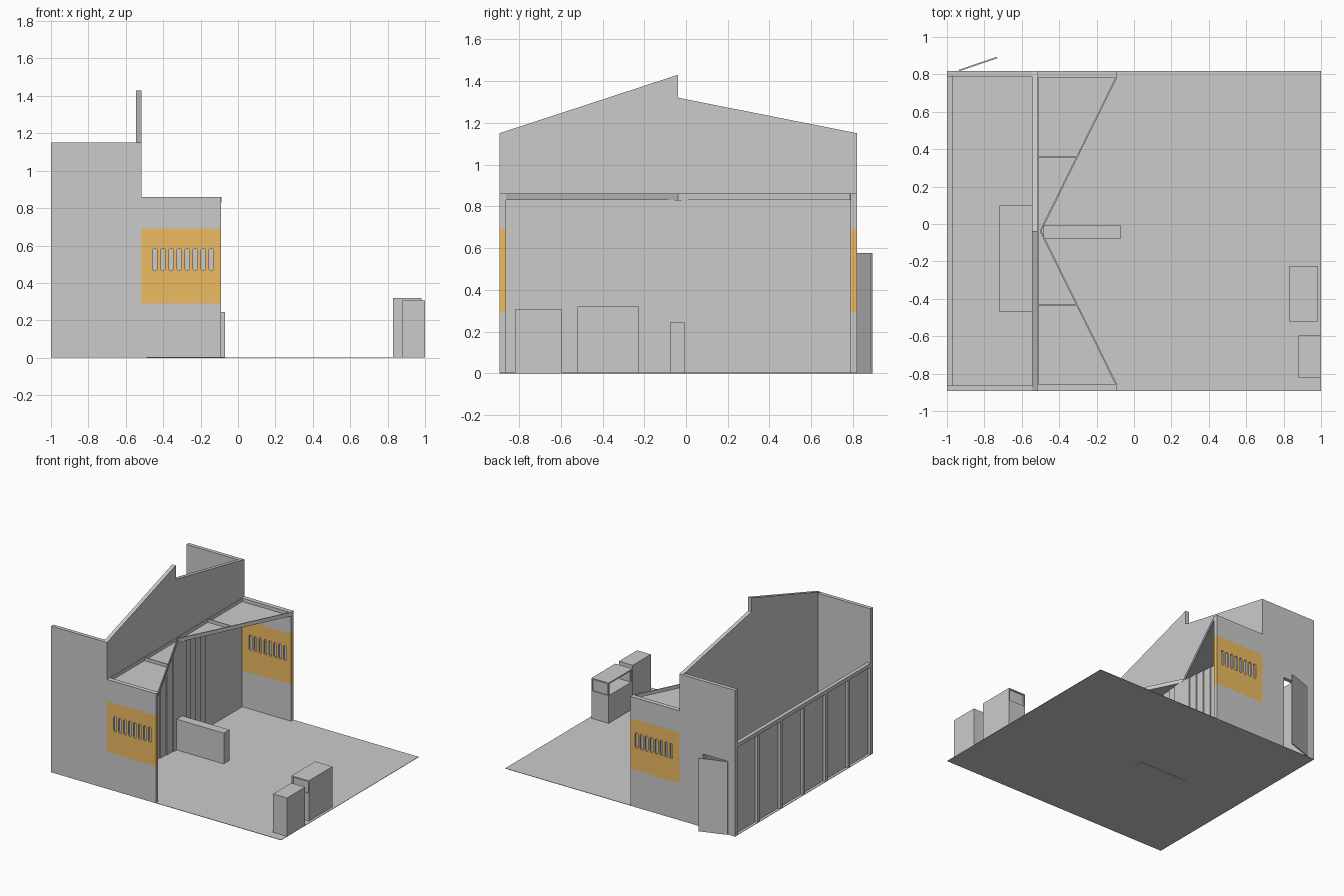
import bpy, bmesh, math
from mathutils import Vector

if "Cube" in bpy.data.objects:
    bpy.data.objects.remove(bpy.data.objects["Cube"])

Y0, Y1, T = -0.893, 0.818, 0.03      # building sides and wall thickness
YC = (Y0 + Y1) / 2                   # building centre line
MX0, MX1 = -0.545, -0.515            # middle wall


def colour(name, rgba):
    m = bpy.data.materials.new(name)
    m.diffuse_color = rgba
    m.use_nodes = True
    m.node_tree.nodes["Principled BSDF"].inputs["Base Color"].default_value = m.diffuse_color
    return m


def prisms(name, outlines, axis, lo, hi, mat=None):
    """Extrude 2D outlines along an axis into one mesh object."""
    place = {'x': lambda a, b, c: (c, a, b),
             'y': lambda a, b, c: (a, c, b),
             'z': lambda a, b, c: (a, b, c)}[axis]
    bm = bmesh.new()
    for pts in outlines:
        f = bm.faces.new([bm.verts.new(place(a, b, lo)) for a, b in pts])
        ext = bmesh.ops.extrude_face_region(bm, geom=[f])
        verts = [v for v in ext['geom'] if isinstance(v, bmesh.types.BMVert)]
        bmesh.ops.translate(bm, verts=verts, vec=Vector(place(0, 0, hi - lo)))
    bmesh.ops.recalc_face_normals(bm, faces=bm.faces)
    me = bpy.data.meshes.new(name)
    bm.to_mesh(me)
    bm.free()
    ob = bpy.data.objects.new(name, me)
    bpy.context.collection.objects.link(ob)
    if mat:
        me.materials.append(mat)
    return ob


def box(name, x0, x1, y0, y1, z0, z1, mat=None):
    return prisms(name, [[(x0, y0), (x1, y0), (x1, y1), (x0, y1)]], 'z', z0, z1, mat)


def stadium(cx, z0, z1, r, n=6):
    top = [(cx + r * math.cos(math.pi * i / n), z1 - r + r * math.sin(math.pi * i / n))
           for i in range(n + 1)]
    bot = [(cx - r * math.cos(math.pi * i / n), z0 + r - r * math.sin(math.pi * i / n))
           for i in range(n + 1)]
    return top + bot


def strip(name, p, q, w, z0, z1):
    """Thin upright board between two plan points."""
    p, q = Vector(p), Vector(q)
    d = (q - p).normalized() * w / 2
    n = Vector((-d.y, d.x))
    return prisms(name, [[tuple(p + n), tuple(p - n), tuple(q - n), tuple(q + n)]], 'z', z0, z1)


orange = colour("orange_panel", (0.85, 0.5, 0.12, 1))
grey = colour("plain_grey", (0.8, 0.8, 0.8, 1))

# floor
box("floor", -1, 1, Y0, Y1, 0, 0.003)

# side walls wrap around an orange panel with slots; the rear one has a doorway
rest = [(-0.09, 0), (-0.09, 0.29), (MX1, 0.29), (MX1, 0.69), (-0.09, 0.69),
        (-0.09, 0.86), (MX1, 0.86), (MX1, 1.15), (-1, 1.15), (-1, 0)]
doorway = [(-0.94, 0), (-0.94, 0.575), (-0.72, 0.575), (-0.72, 0)]
slots = [stadium(-0.444 + 0.043 * i, 0.465, 0.585, 0.012) for i in range(8)]
for side, y, start in (("front", Y0, []), ("rear", Y1 - T, doorway)):
    prisms(side + "_side_wall", [start + rest], 'y', y, y + T)
    panel = box(side + "_orange_panel", MX1, -0.09, y, y + T, 0.29, 0.69, orange)
    cutter = prisms(side + "_slot_cutter", slots, 'y', y - 0.02, y + T + 0.02, grey)
    cutter.hide_render = True
    cutter.hide_viewport = True
    cut = panel.modifiers.new("slots", 'BOOLEAN')
    cut.operation = 'DIFFERENCE'
    cut.solver = 'EXACT'
    cut.material_mode = 'TRANSFER'
    cut.object = cutter
    # grey infill set back inside the slots
    prisms(side + "_slot_infill", slots, 'y', y + 0.012, y + T - 0.012)

# open door
strip("open_door", (-0.937, 0.82), (-0.732, 0.89), 0.008, 0, 0.575)

# middle wall with split gable
prisms("middle_wall", [[(Y0 + T, 0), (Y1 - T, 0), (Y1 - T, 0.86), (Y1, 0.86), (Y1, 1.15),
                        (YC, 1.32), (YC, 1.43), (Y0, 1.15), (Y0, 0.86), (Y0 + T, 0.86)]],
       'x', MX0, MX1)

# sliding panels stepping out toward the centre
for i, half in enumerate((0.36, 0.29, 0.22, 0.15, 0.08)):
    x = MX1 + 0.007 * i
    box("sliding_panel", x, x + 0.007, YC - half, YC + half, 0, 0.83)

# triangular canopy halves: ceiling sheet, rims and ribs
tip = (-0.5, YC)
for s, edge in ((-1, Y0 + T), (1, Y1 - T)):
    outer = (-0.092, edge)
    prisms("canopy_sheet", [[(MX1, edge), outer, tip, (MX1, YC)]], 'z', 0.83, 0.834)
    strip("canopy_rim", outer, tip, 0.008, 0.83, 0.86)
    strip("canopy_end_rim", (MX1, edge - s * 0.003), (-0.095, edge - s * 0.003), 0.006, 0.83, 0.86)
    strip("canopy_rib", (MX1, YC + s * 0.395), (-0.303, YC + s * 0.395), 0.006, 0.83, 0.86)
box("canopy_wall_rim", MX1, MX1 + 0.005, Y0 + T, Y1 - T, 0.83, 0.86)

# back wall: recessed sheet, studs and top rail
box("back_sheet", -0.978, -0.97, Y0 + T, Y1 - T, 0, 0.70)
box("back_top_rail", -1, -0.97, Y0 + T, Y1 - T, 0.69, 0.72)
for i in range(7):
    y = Y0 + 0.012 + (Y1 - Y0 - 0.024) * i / 6
    if 0 < i < 6:
        box("back_stud", -1, -0.978, y - 0.012, y + 0.012, 0, 0.69)

# counters
box("front_counter", -0.49, -0.07, -0.077, -0.007, -0.002, 0.245)
box("back_room_counter", -0.72, MX0, -0.47, 0.10, 0, 0.25)

# small cabinet
box("small_cabinet", 0.88, 1, -0.82, -0.595, 0, 0.305)

# display cabinet: base with a hood open toward the building
box("display_base", 0.83, 0.98, -0.52, -0.225, 0, 0.22)
box("display_roof", 0.83, 0.98, -0.52, -0.225, 0.31, 0.32)
box("display_back", 0.972, 0.98, -0.52, -0.225, 0.22, 0.31)
for y in (-0.512, -0.241):
    box("display_side", 0.842, 0.972, y, y + 0.008, 0.22, 0.31)
for y in (-0.52, -0.235):
    box("display_post", 0.83, 0.842, y, y + 0.01, 0.22, 0.31)
